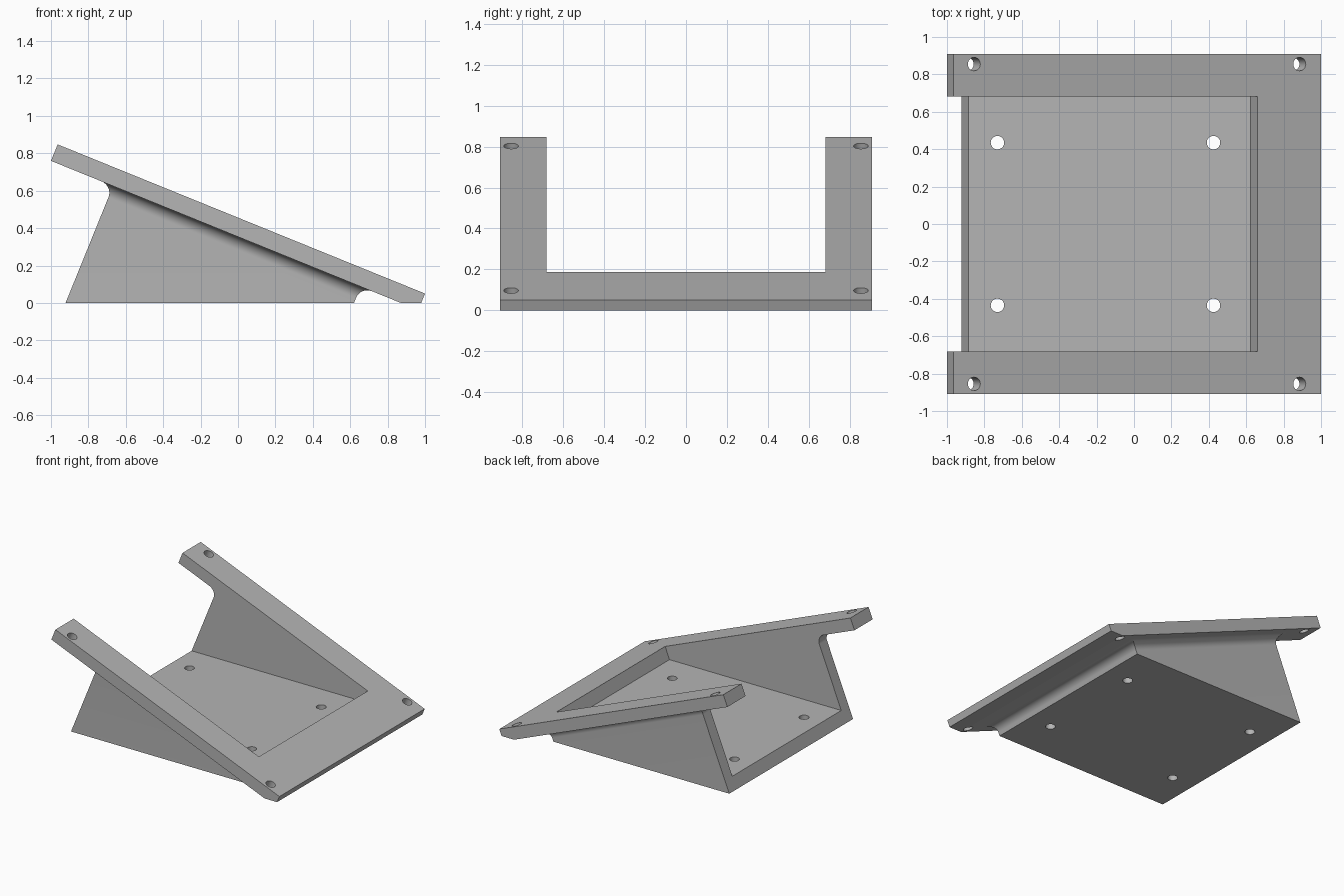
import bpy, bmesh, math
from mathutils import Matrix, Vector

if "Cube" in bpy.data.objects:
    bpy.data.objects.remove(bpy.data.objects["Cube"])

TILT = math.radians(22.1)
THICK = 0.095     # plate thickness
FILLET = 0.065    # blend between plate and body
# Plate frame: x runs down the slope, z is the plate normal, origin on the low top edge
SLOPE = Matrix.Translation((1, 0, 0.05)) @ Matrix.Rotation(TILT, 4, 'Y')

grey = bpy.data.materials.new("plain grey")
grey.use_nodes = True
grey.diffuse_color = (0.46, 0.46, 0.46, 1)
grey.node_tree.nodes["Principled BSDF"].inputs["Base Color"].default_value = grey.diffuse_color


def finish(name, bm, matrix=None):
    if matrix:
        bm.transform(matrix)
    bmesh.ops.recalc_face_normals(bm, faces=bm.faces)
    mesh = bpy.data.meshes.new(name)
    bm.to_mesh(mesh)
    bm.free()
    mesh.materials.append(grey)
    obj = bpy.data.objects.new(name, mesh)
    bpy.context.collection.objects.link(obj)
    return obj


def loft(name, rings, matrix=None):
    bm = bmesh.new()
    loops = [[bm.verts.new(p) for p in ring] for ring in rings]
    n = len(loops[0])
    for a, b in zip(loops, loops[1:]):
        for i in range(n):
            j = (i + 1) % n
            bm.faces.new((a[i], a[j], b[j], b[i]))
    bm.faces.new(loops[0])
    bm.faces.new(loops[-1])
    return finish(name, bm, matrix)


def rectangle(x0, x1, half_y, z):
    return [(x0, -half_y, z), (x1, -half_y, z), (x1, half_y, z), (x0, half_y, z)]


def hole(name, point, matrix):
    bm = bmesh.new()
    bmesh.ops.create_cone(bm, cap_ends=True, segments=32, radius1=0.036,
                          radius2=0.036, depth=0.4)
    return finish(name, bm, Matrix.Translation(point) @ matrix)


def combine(target, tool, operation):
    mod = target.modifiers.new(tool.name, 'BOOLEAN')
    mod.object = tool
    mod.operation = operation
    mod.solver = 'EXACT'
    bpy.context.view_layer.objects.active = target
    bpy.ops.object.modifier_apply(modifier=mod.name)
    bpy.data.objects.remove(tool)


# Sloping mounting plate
bracket = loft("sloped_bracket", [rectangle(-2.12, 0, 0.91, -THICK),
                                  rectangle(-2.12, 0, 0.91, 0)], SLOPE)

# Wedge body hanging square to the plate, flaring into it with a fillet
profile = [(-0.04, FILLET)]
STEPS = 14
for i in range(STEPS + 1):
    a = math.pi / 2 * i / STEPS
    profile.append((FILLET * (1 - math.cos(a)), FILLET * (1 - math.sin(a))))
profile.append((0.9, 0))
body = loft("wedge_body", [rectangle(-1.762 - o, -0.333 + o, 0.775 + o, -THICK - d)
                           for d, o in profile], SLOPE)
combine(bracket, body, 'UNION')

# Flat underside on the ground
ground_cut = loft("ground_cut", [rectangle(-2, 2, 2, -2), rectangle(-2, 2, 2, 0)])
combine(bracket, ground_cut, 'DIFFERENCE')

# Open-ended pocket with a level floor
outline = [(0.622, 0.093), (0.825, 0.593), (0.825, 1.2), (-1.3, 1.2), (-1.3, 0.093)]
pocket = loft("pocket_cut", [[(x, y, z) for x, z in outline] for y in (-0.682, 0.682)])
combine(bracket, pocket, 'DIFFERENCE')

# Screw holes: square to the plate at its corners, upright through the floor
tilt = Matrix.Rotation(TILT, 4, 'Y')
for side in (-1, 1):
    for x in (-0.855, 0.885):
        z = 0.05 + (1 - x) * math.tan(TILT)
        combine(bracket, hole("plate_hole", Vector((x, side * 0.855, z)), tilt), 'DIFFERENCE')
    for x in (-0.73, 0.425):
        combine(bracket, hole("floor_hole", Vector((x, side * 0.435, 0)), Matrix()), 'DIFFERENCE')

bpy.ops.object.select_all(action='DESELECT')
bracket.select_set(True)
bpy.context.view_layer.objects.active = bracket
bpy.ops.object.shade_smooth_by_angle(angle=math.radians(20))
